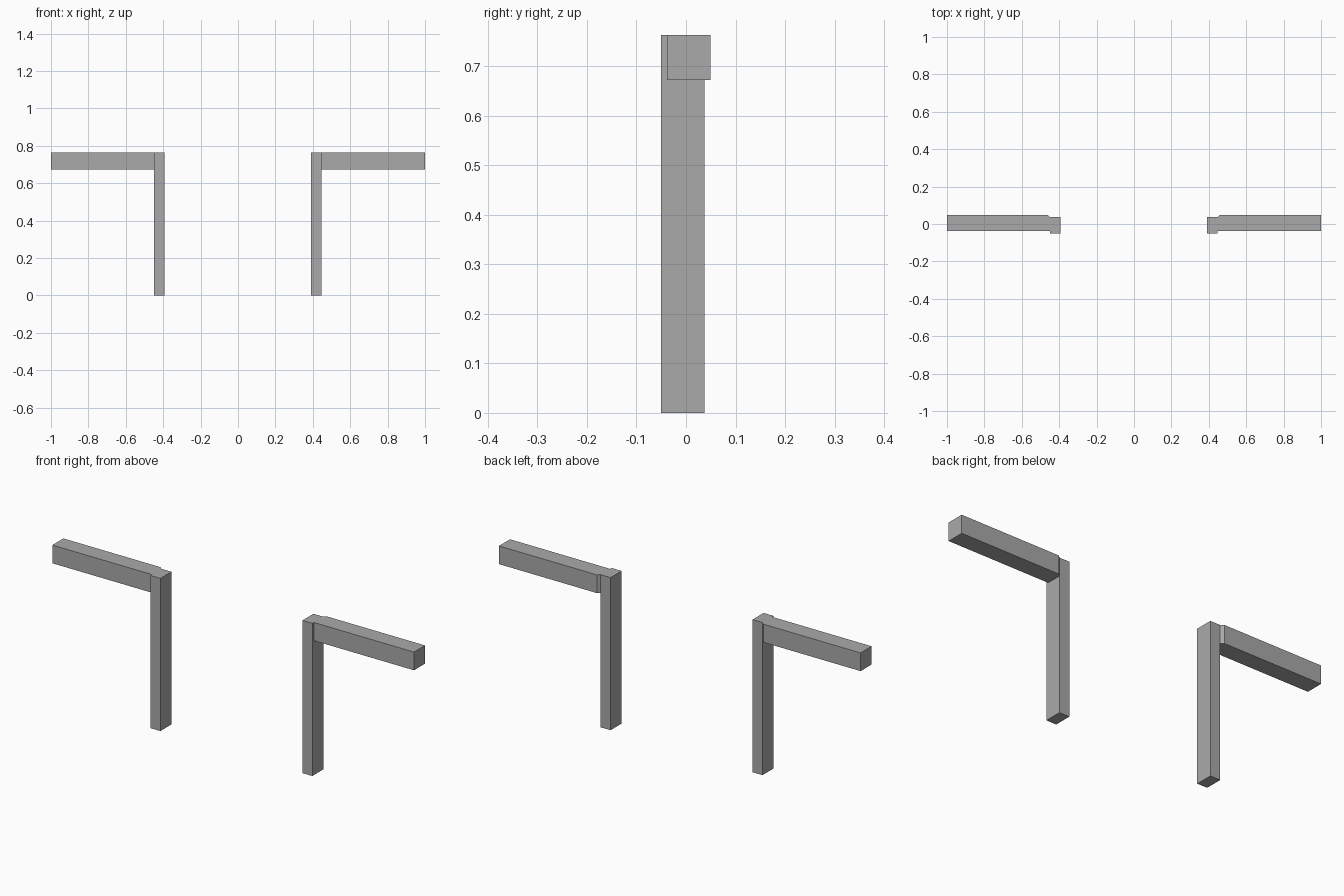
import bpy
import bmesh

cube = bpy.data.objects.get("Cube")
if cube:
    bpy.data.objects.remove(cube, do_unlink=True)

# Single flat grey
grey = bpy.data.materials.new("plain_grey")
grey.use_nodes = True
colour = (0.4, 0.4, 0.4, 1)
grey.diffuse_color = colour
grey.node_tree.nodes["Principled BSDF"].inputs["Base Color"].default_value = colour


def prism(name, outline, z0, z1):
    """Extrude a plan outline from z0 up to z1."""
    bm = bmesh.new()
    base = bm.faces.new([bm.verts.new((x, y, z0)) for x, y in outline])
    top = bmesh.ops.extrude_face_region(bm, geom=[base], use_keep_orig=True)
    verts = [v for v in top["geom"] if isinstance(v, bmesh.types.BMVert)]
    bmesh.ops.translate(bm, verts=verts, vec=(0, 0, z1 - z0))
    bmesh.ops.recalc_face_normals(bm, faces=bm.faces)
    mesh = bpy.data.meshes.new(name)
    bm.to_mesh(mesh)
    bm.free()
    mesh.materials.append(grey)
    obj = bpy.data.objects.new(name, mesh)
    bpy.context.collection.objects.link(obj)


TOP, BEAM_BOTTOM = 0.763, 0.672
POST_FRONT, POST_BACK = -0.05, 0.037
BEAM_FRONT, BEAM_BACK = -0.038, 0.049

for side, s, inner, outer in (("left", 1, 0.391, 0.446), ("right", -1, 0.394, 0.449)):
    # Upright post
    prism(side + "_post",
          [(s * inner, POST_FRONT), (s * outer, POST_FRONT),
           (s * outer, POST_BACK), (s * inner, POST_BACK)], 0, TOP)
    # Horizontal beam, bevelled where its back meets the post
    prism(side + "_beam",
          [(s * outer, BEAM_FRONT), (s, BEAM_FRONT), (s, BEAM_BACK),
           (s * (outer + 0.013), BEAM_BACK), (s * outer, POST_BACK)],
          BEAM_BOTTOM, TOP)
